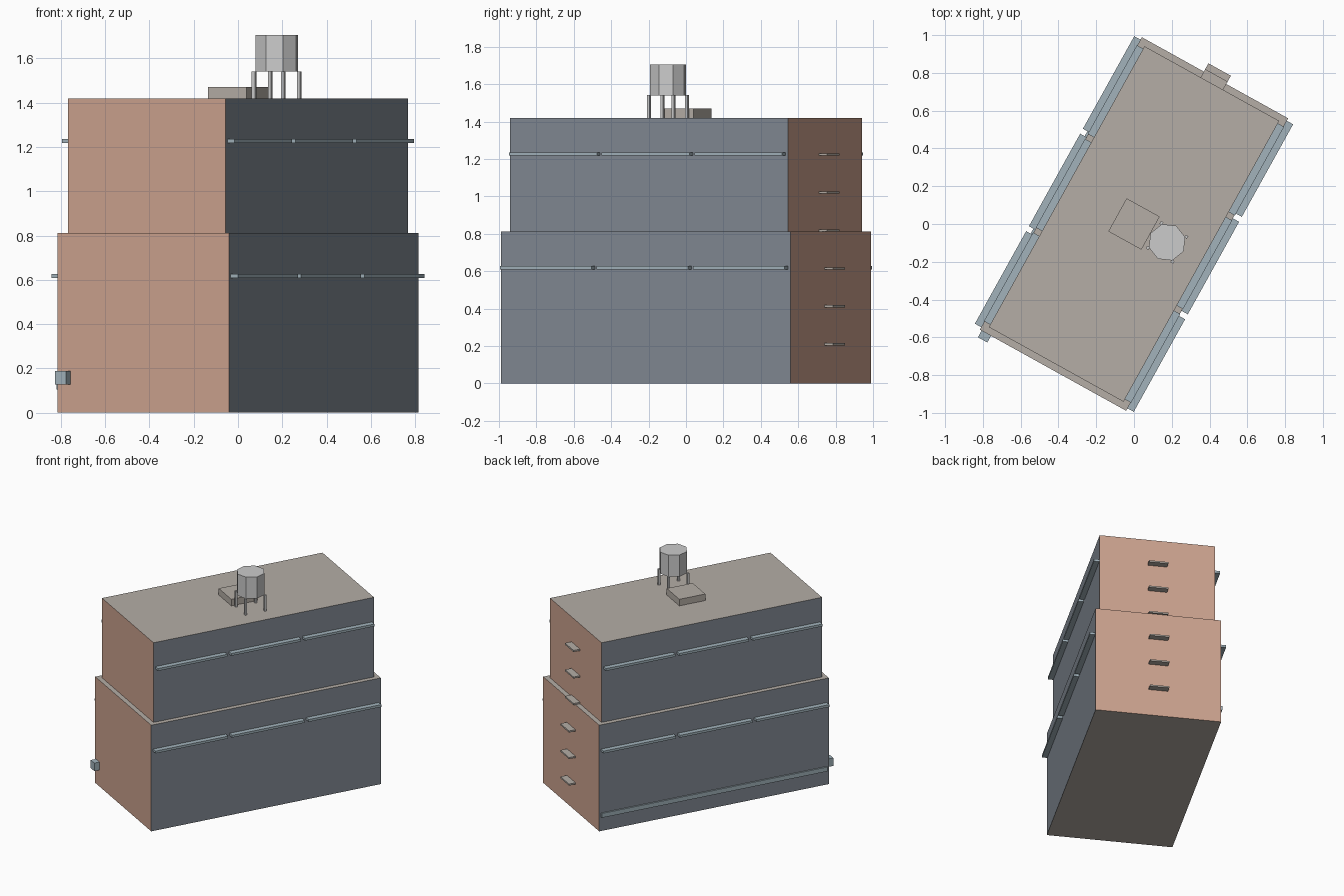
import bpy, bmesh, math
from mathutils import Matrix, Vector

if "Cube" in bpy.data.objects:
    bpy.data.objects.remove(bpy.data.objects["Cube"])

TURN = math.radians(61)            # heading of the building's long axis
SPIN = Matrix.Rotation(TURN, 4, 'Z')
FLOOR = 1.42 / 7                   # seven storeys


def material(name, rgb):
    m = bpy.data.materials.new(name)
    m.diffuse_color = (*rgb, 1)
    m.use_nodes = True
    m.node_tree.nodes["Principled BSDF"].inputs["Base Color"].default_value = m.diffuse_color
    return m


BRICK = material("brick", (0.60, 0.36, 0.27))
SLATE = material("slate_wall", (0.22, 0.25, 0.29))
ROOF = material("roof", (0.46, 0.42, 0.38))
TRIM = material("blue_trim", (0.36, 0.45, 0.50))


def finish(name, bm, mats):
    mesh = bpy.data.meshes.new(name)
    bm.to_mesh(mesh)
    bm.free()
    for m in mats:
        mesh.materials.append(m)
    ob = bpy.data.objects.new(name, mesh)
    ob.matrix_world = SPIN
    bpy.context.collection.objects.link(ob)
    return ob


def box(name, u, v, z, mats=()):
    """Box from (min, max) ranges in the building's own axes."""
    bm = bmesh.new()
    lo, hi = Vector((u[0], v[0], z[0])), Vector((u[1], v[1], z[1]))
    place = Matrix.Translation((lo + hi) / 2) @ Matrix.Diagonal((*(hi - lo), 1))
    bmesh.ops.create_cube(bm, size=1, matrix=place)
    if len(mats) == 3:             # end walls, long walls, roof
        for f in bm.faces:
            n = f.normal
            f.normal_update()
            f.material_index = max(range(3), key=lambda i: abs(f.normal[i]))
    return finish(name, bm, mats)


# Two stacked tiers: half length, half width, bottom, top, ledge floor
tiers = {
    "lower": (0.885, 0.443, 0.0, 4 * FLOOR, 3),
    "upper": (0.850, 0.4075, 4 * FLOOR, 7 * FLOOR, 6),
}
for tier, (hl, hw, z0, z1, storey) in tiers.items():
    box(f"{tier}_tier", (-hl, hl), (-hw, hw), (z0, z1), (BRICK, SLATE, ROOF))
    # Ledges in three lengths along both long walls
    z = storey * FLOOR
    step = 2 * hl / 3
    for side, s in (("right", -1), ("left", 1)):
        for i in range(3):
            a = -hl + i * step
            box(f"{tier}_{side}_ledge_{i + 1}", (a + 0.015, a + step - 0.015),
                sorted((s * (hw - 0.005), s * (hw + 0.038))), (z, z + 0.018), (TRIM,))

# Small balcony slabs up the rear end wall
for k in range(1, 7):
    wall = 0.885 if k < 4 else 0.85
    box(f"balcony_{k}", (wall - 0.005, wall + 0.05), (-0.068, 0.068),
        (k * FLOOR, k * FLOOR + 0.012), (ROOF,))

# Low band on the left wall, and the block sticking out at its front end
box("low_band", (-0.87, 0.87), (0.438, 0.454), (0.105, 0.138), (TRIM,))
box("corner_block", (-0.925, -0.88), (0.375, 0.432), (0.126, 0.187), (TRIM,))

# Roof hatch
box("roof_hatch", (-0.1, 0.1), (-0.1, 0.1), (1.42, 1.47), (ROOF,))

# Eight-sided water tank on four legs
TANK_V = -0.2
bm = bmesh.new()
bmesh.ops.create_cone(bm, cap_ends=True, segments=8, radius1=0.1, radius2=0.1,
                      depth=0.165, matrix=Matrix.Translation((0, TANK_V, 1.6225)))
finish("water_tank", bm, ())
for i, (su, sv) in enumerate(((-1, -1), (1, -1), (1, 1), (-1, 1))):
    u, v = su * 0.075, TANK_V + sv * 0.075
    box(f"tank_leg_{i + 1}", (u - 0.008, u + 0.008), (v - 0.008, v + 0.008), (1.42, 1.542))
